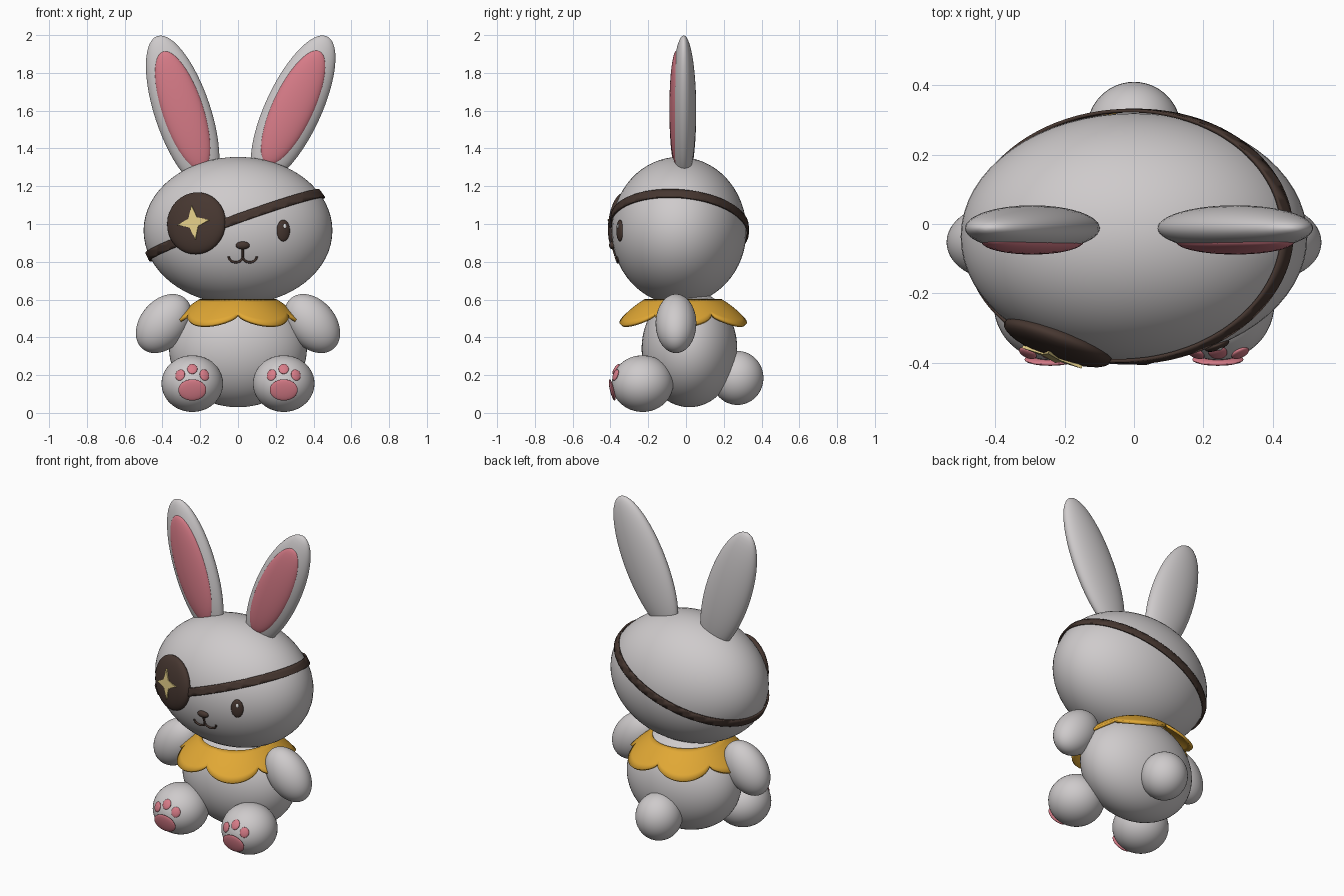
import bpy, bmesh, math
from mathutils import Vector, Matrix

if "Cube" in bpy.data.objects:
    bpy.data.objects.remove(bpy.data.objects["Cube"], do_unlink=True)


def material(name, rgb):
    m = bpy.data.materials.new(name)
    m.use_nodes = True
    m.diffuse_color = (*rgb, 1)
    bsdf = next(n for n in m.node_tree.nodes if n.type == 'BSDF_PRINCIPLED')
    bsdf.inputs["Base Color"].default_value = (*rgb, 1)
    bsdf.inputs["Roughness"].default_value = 0.7
    return m


GREY = material("soft grey", (0.62, 0.595, 0.60))
PINK = material("rose pink", (0.68, 0.20, 0.245))
BROWN = material("dark brown", (0.062, 0.038, 0.030))
GOLD = material("mustard gold", (0.75, 0.39, 0.035))
TAN = material("pale gold", (0.75, 0.60, 0.24))
WHITE = material("white", (0.85, 0.85, 0.85))


def finish(bm, name, mat, matrix=Matrix()):
    bm.normal_update()
    mesh = bpy.data.meshes.new(name)
    bm.to_mesh(mesh)
    bm.free()
    mesh.materials.append(mat)
    obj = bpy.data.objects.new(name, mesh)
    obj.matrix_world = matrix
    bpy.context.collection.objects.link(obj)
    bpy.ops.object.select_all(action='DESELECT')
    obj.select_set(True)
    bpy.context.view_layer.objects.active = obj
    bpy.ops.object.shade_smooth_by_angle(angle=math.radians(40))
    return obj


def ellipsoid(radii, segments=48):
    bm = bmesh.new()
    bmesh.ops.create_uvsphere(bm, u_segments=segments, v_segments=segments // 2, radius=1)
    bmesh.ops.scale(bm, vec=radii, verts=bm.verts)
    return bm


def blob(name, center, radii, mat, tilt=0, segments=48):
    """Ellipsoid tilted sideways by an angle in degrees."""
    matrix = Matrix.Translation(center) @ Matrix.Rotation(math.radians(tilt), 4, 'Y')
    return finish(ellipsoid(radii, segments), name, mat, matrix)


def front_frame(center, radii, x, z, lift=0):
    """Frame on the front of an ellipsoid, its -y axis pointing along the normal."""
    dx, dz = x - center[0], z - center[2]
    dy = -radii[1] * math.sqrt(1 - (dx / radii[0]) ** 2 - (dz / radii[2]) ** 2)
    normal = Vector((dx / radii[0] ** 2, dy / radii[1] ** 2, dz / radii[2] ** 2)).normalized()
    point = Vector((x, center[1] + dy, z)) + normal * lift
    turn = Vector((0, -1, 0)).rotation_difference(normal).to_matrix().to_4x4()
    return Matrix.Translation(point) @ turn


def button(name, base, x, z, radii, mat, lift=0):
    """Flat ellipsoid lying on the front of a base ellipsoid."""
    return finish(ellipsoid(radii, 32), name, mat, front_frame(*base, x, z, lift))


# Head and body
HEAD = ((0, -0.037, 0.965), (0.5, 0.357, 0.39))
blob("head", *HEAD, GREY, segments=64)
blob("body", (0, 0.018, 0.34), (0.365, 0.253, 0.31), GREY, segments=64)
blob("tail", (0, 0.272, 0.185), (0.136, 0.138, 0.143), GREY)

# Arms, feet and paw pads
for side, s in (("left", 1), ("right", -1)):
    blob(side + "_arm", (s * 0.393, -0.053, 0.473), (0.125, 0.108, 0.175), GREY, -40 * s)
    foot = ((s * 0.242, -0.23, 0.155), (0.163, 0.163, 0.15))
    blob(side + "_foot", *foot, GREY)
    button(side + "_sole_pad", foot, s * 0.242, 0.122, (0.074, 0.012, 0.058), PINK, 0.002)
    for i, (dx, z) in enumerate(((-0.064, 0.2), (0, 0.232), (0.064, 0.2))):
        button(f"{side}_toe_pad_{i + 1}", foot, s * 0.242 + dx, z, (0.027, 0.01, 0.031), PINK, 0.001)

# Ears, each leaning by its own angle
for side, x, z, lean in (("left", 0.292, 1.608, 25), ("right", -0.293, 1.592, -18.5)):
    blob(side + "_ear", (x, -0.012, z), (0.148, 0.066, 0.425), GREY, lean)
    blob(side + "_inner_ear", (x, -0.05, z + 0.008), (0.11, 0.038, 0.33), PINK, lean)

# Face
button("eye", HEAD, 0.24, 0.965, (0.037, 0.014, 0.057), BROWN)
button("eye_highlight", HEAD, 0.243, 0.988, (0.009, 0.004, 0.012), WHITE, 0.013)
button("nose", HEAD, 0.025, 0.887, (0.037, 0.018, 0.021), BROWN, 0.003)


def face_line(name, points):
    curve = bpy.data.curves.new(name, 'CURVE')
    curve.dimensions = '3D'
    curve.bevel_depth = 0.006
    curve.bevel_resolution = 3
    curve.use_fill_caps = True
    spline = curve.splines.new('POLY')
    spline.points.add(len(points) - 1)
    for p, (x, z) in zip(spline.points, points):
        p.co = (*front_frame(*HEAD, x, z, 0.002).translation, 1)
    curve.materials.append(BROWN)
    bpy.context.collection.objects.link(bpy.data.objects.new(name, curve))


face_line("mouth_stem", [(0.025, 0.88), (0.025, 0.855), (0.025, 0.83)])
for side, s in (("left", 1), ("right", -1)):
    arc = [math.pi * (1 + i / 14) for i in range(15)]
    face_line(side + "_mouth", [(0.025 + s * 0.037 * (1 + math.cos(a)),
                                 0.828 + 0.03 * math.sin(a)) for a in arc])

# Eye patch strap: a slice of a slightly larger head shell
bm = ellipsoid([r + 0.003 for r in HEAD[1]], 96)
bmesh.ops.translate(bm, vec=HEAD[0], verts=bm.verts)
normal = Vector((-0.36, 0.08, 1)).normalized()
for s in (1, -1):
    bmesh.ops.bisect_plane(bm, geom=bm.verts[:] + bm.edges[:] + bm.faces[:],
                           plane_co=Vector((0, -0.037, 1.0)) + normal * 0.024 * s,
                           plane_no=normal * s, clear_outer=True)
strap = finish(bm, "patch_strap", BROWN)
mod = strap.modifiers.new("thickness", 'SOLIDIFY')
mod.thickness = 0.01
mod.offset = 1

# Eye patch
button("eye_patch", HEAD, -0.225, 1.005, (0.165, 0.047, 0.165), BROWN, -0.014)

# Four-pointed star plate on the patch
bm = bmesh.new()
ring = []
for i in range(8):
    a = math.radians(45 * i + 8)
    r = 0.092 if i % 2 == 0 else 0.034
    ring.append(bm.verts.new((r * math.cos(a), 0, r * math.sin(a))))
face = bm.faces.new(ring)
extruded = bmesh.ops.extrude_face_region(bm, geom=[face])["geom"]
bmesh.ops.translate(bm, vec=(0, -0.009, 0),
                    verts=[v for v in extruded if isinstance(v, bmesh.types.BMVert)])
bmesh.ops.recalc_face_normals(bm, faces=bm.faces)
finish(bm, "patch_star", TAN, front_frame(*HEAD, -0.225, 1.005, 0.027))

# Collar: flared ring with six scallops
bm = bmesh.new()
COUNT, ROWS = 180, 6
rows = []
for j in range(ROWS + 1):
    row = []
    for i in range(COUNT):
        a = 2 * math.pi * i / COUNT
        reach = 0.64 + 0.36 * abs(math.sin(3 * (a + math.pi / 2))) ** 0.65
        f = reach * j / ROWS
        r = 0.2 + 0.155 * f
        row.append(bm.verts.new((r * math.cos(a), -0.015 + r * math.sin(a),
                                 0.595 - 0.09 * f - 0.045 * f * f)))
    rows.append(row)
for top, low in zip(rows, rows[1:]):
    for i in range(COUNT):
        k = (i + 1) % COUNT
        bm.faces.new((top[i], low[i], low[k], top[k]))
collar = finish(bm, "scalloped_collar", GOLD)
mod = collar.modifiers.new("thickness", 'SOLIDIFY')
mod.thickness = 0.016
mod.offset = 0
